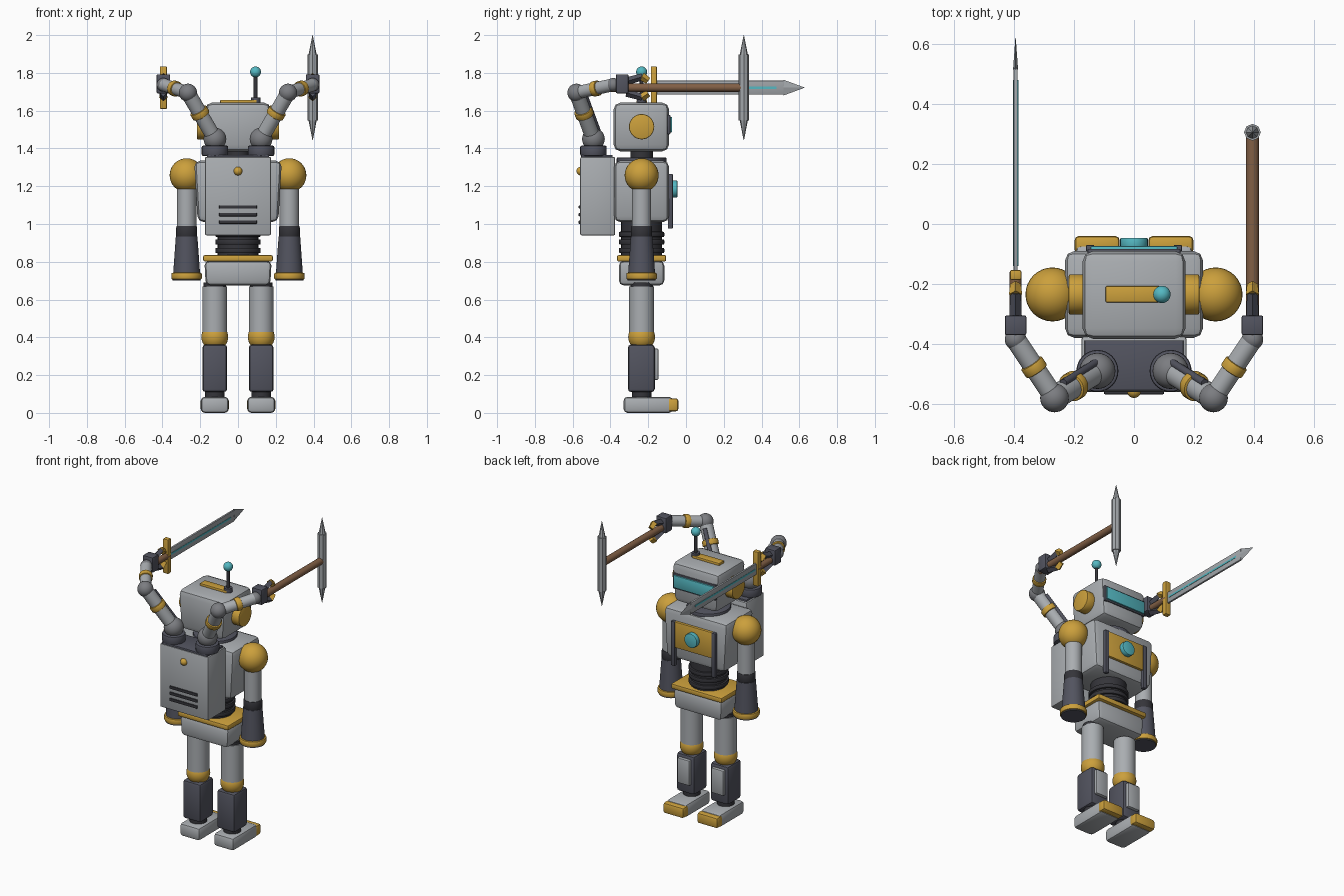
import bpy, bmesh, math
from mathutils import Vector, Matrix

if "Cube" in bpy.data.objects:
    bpy.data.objects.remove(bpy.data.objects["Cube"])


def material(name, r, g, b):
    m = bpy.data.materials.new(name)
    m.diffuse_color = (r, g, b, 1)
    m.use_nodes = True
    m.node_tree.nodes["Principled BSDF"].inputs["Base Color"].default_value = m.diffuse_color
    return m


LIGHT = material("light grey", 0.40, 0.42, 0.44)
DARK = material("dark grey", 0.085, 0.088, 0.115)
BLACK = material("near black", 0.035, 0.035, 0.042)
JOINT = material("joint grey", 0.20, 0.205, 0.22)
GOLD = material("gold", 0.60, 0.35, 0.045)
CYAN = material("cyan", 0.09, 0.48, 0.54)
WOOD = material("brown", 0.22, 0.115, 0.06)
STEEL = material("steel", 0.36, 0.38, 0.40)


def finish(name, bm, mat):
    bmesh.ops.recalc_face_normals(bm, faces=bm.faces[:])
    me = bpy.data.meshes.new(name)
    bm.to_mesh(me)
    bm.free()
    me.materials.append(mat)
    ob = bpy.data.objects.new(name, me)
    bpy.context.collection.objects.link(ob)
    return ob


def box(name, x, y, z, mat, bevel=0.0, taper=1.0, seg=2):
    """Box from three (min, max) ranges; taper scales the bottom in x."""
    bm = bmesh.new()
    bmesh.ops.create_cube(bm, size=1)
    cx = (x[0] + x[1]) / 2
    for v in bm.verts:
        k = taper if v.co.z < 0 else 1
        v.co = Vector((cx + v.co.x * (x[1] - x[0]) * k,
                       (y[0] + y[1]) / 2 + v.co.y * (y[1] - y[0]),
                       (z[0] + z[1]) / 2 + v.co.z * (z[1] - z[0])))
    if bevel:
        bmesh.ops.bevel(bm, geom=bm.edges[:], offset=bevel, segments=seg,
                        profile=0.5, affect='EDGES')
    return finish(name, bm, mat)


def cbox(name, c, s, mat, bevel=0.0):
    return box(name, *[(c[i] - s[i] / 2, c[i] + s[i] / 2) for i in range(3)], mat, bevel)


def rod(name, a, b, r, mat, r2=None, n=32, bevel=0.0):
    """Cylinder or cone from point a to point b."""
    a, b = Vector(a), Vector(b)
    d = b - a
    mt = Matrix.Translation((a + b) / 2) @ d.to_track_quat('Z', 'Y').to_matrix().to_4x4()
    bm = bmesh.new()
    bmesh.ops.create_cone(bm, cap_ends=True, segments=n, radius1=r,
                          radius2=r if r2 is None else r2, depth=d.length, matrix=mt)
    if bevel:
        rim = [e for e in bm.edges if any(len(f.verts) > 4 for f in e.link_faces)]
        bmesh.ops.bevel(bm, geom=rim, offset=bevel, segments=2, profile=0.5, affect='EDGES')
    return finish(name, bm, mat)


def post(name, x, y, z0, z1, r, mat, r2=None, bevel=0.0):
    return rod(name, (x, y, z0), (x, y, z1), r, mat, r2, bevel=bevel)


def ball(name, c, r, mat):
    bm = bmesh.new()
    bmesh.ops.create_uvsphere(bm, u_segments=32, v_segments=16, radius=r,
                              matrix=Matrix.Translation(c))
    return finish(name, bm, mat)


Y = -0.235  # body centre line

# pelvis and waist
box("pelvis", (-0.178, 0.178), (-0.355, -0.115), (0.675, 0.805), LIGHT, 0.025, 0.96)
box("belt", (-0.184, 0.184), (-0.365, -0.105), (0.802, 0.835), GOLD, 0.008)
post("waist", 0, Y, 0.83, 1.03, 0.108, BLACK)
for z in (0.86, 0.905, 0.945):
    post("waist_ring", 0, Y, z - 0.014, z + 0.014, 0.12, BLACK, bevel=0.006)

# torso, chest plate and core
box("torso", (-0.232, 0.232), (-0.38, -0.09), (1.01, 1.335), LIGHT, 0.032, 0.92)
box("chest_plate", (-0.135, 0.135), (-0.1, -0.074), (1.095, 1.265), GOLD, 0.005)
rod("chest_core", (0, -0.08, 1.185), (0, -0.046, 1.185), 0.046, CYAN, bevel=0.005)
for s in (-1, 1):
    cbox("chest_strut", (s * 0.146, -0.083, 1.12), (0.028, 0.026, 0.29), DARK, 0.004)

# neck and head
post("collar", 0, Y, 1.32, 1.352, 0.132, DARK, bevel=0.006)
post("neck", 0, Y, 1.34, 1.40, 0.06, BLACK)
box("head", (-0.174, 0.174), (-0.383, -0.09), (1.385, 1.642), LIGHT, 0.035, 0.9)
box("visor_frame", (-0.155, 0.155), (-0.1, -0.083), (1.475, 1.577), DARK, 0.004)
box("visor", (-0.145, 0.145), (-0.095, -0.074), (1.485, 1.567), CYAN, 0.004)
box("head_crest", (-0.095, 0.1), (-0.262, -0.207), (1.635, 1.657), GOLD, 0.005)
post("antenna_base", 0.093, Y, 1.64, 1.67, 0.025, DARK)
post("antenna_rod", 0.093, Y, 1.65, 1.79, 0.01, BLACK)
ball("antenna_tip", (0.093, Y, 1.805), 0.029, CYAN)

# backpack
box("backpack", (-0.175, 0.175), (-0.56, -0.375), (0.94, 1.355), LIGHT, 0.008)
box("backpack_lid", (-0.165, 0.165), (-0.555, -0.388), (1.35, 1.366), DARK, 0.003)
for z in (1.01, 1.05, 1.09):
    cbox("backpack_vent", (0, -0.561, z), (0.2, 0.014, 0.018), BLACK, 0.003)
ball("backpack_knob", (0, -0.557, 1.28), 0.023, GOLD)

for s in (-1, 1):
    # leg and foot
    x = s * 0.123
    box("foot", (x - 0.073, x + 0.073), (-0.33, -0.07), (0, 0.085), LIGHT, 0.02)
    box("toe_cap", (x - 0.075, x + 0.075), (-0.1, -0.04), (0.008, 0.077), GOLD, 0.014)
    post("ankle", x, Y, 0.07, 0.125, 0.052, BLACK)
    box("shin", (x - 0.066, x + 0.066), (-0.308, -0.165), (0.11, 0.362), DARK, 0.018)
    box("shin_plate", (x - 0.045, x + 0.045), (-0.175, -0.145), (0.175, 0.34), LIGHT, 0.008)
    ball("knee", (x, Y, 0.402), 0.071, GOLD)
    post("thigh", x, Y, 0.41, 0.67, 0.066, LIGHT)
    post("hip_joint", x, Y, 0.655, 0.69, 0.06, BLACK)

    # lower arm hanging at the side
    x = s * 0.272
    ball("shoulder", (x, Y, 1.258), 0.09, GOLD)
    post("upper_arm", x, Y, 0.96, 1.22, 0.051, LIGHT)
    post("elbow", x, Y, 0.925, 0.992, 0.056, BLACK, bevel=0.012)
    post("forearm", x, Y, 0.70, 0.935, 0.074, DARK, 0.057)
    post("cuff", x, Y, 0.706, 0.742, 0.081, GOLD, bevel=0.008)

    # ear
    rod("ear", (s * 0.15, Y, 1.515), (s * 0.218, Y, 1.515), 0.067, GOLD, bevel=0.006)

    # raised arm from the backpack
    root = Vector((s * 0.122, -0.49, 1.45))
    bend = Vector((s * 0.265, -0.58, 1.695))
    wrist = Vector((s * 0.395, -0.385, 1.737))
    post("arm_socket", root.x, root.y, 1.36, 1.415, 0.07, DARK, bevel=0.008)
    ball("arm_root", root, 0.06, JOINT)
    rod("raised_upper_arm", root, bend, 0.04, LIGHT)
    off = Vector((-s * 0.008, 0.036, 0.016))
    rod("arm_piston", root.lerp(bend, 0.1) + off, root.lerp(bend, 0.85) + off, 0.013, DARK, n=16)
    rod("upper_arm_band", root.lerp(bend, 0.5), root.lerp(bend, 0.62), 0.049, GOLD, bevel=0.005)
    ball("arm_bend", bend, 0.048, JOINT)
    rod("raised_forearm", bend, wrist, 0.034, LIGHT)
    rod("forearm_band", bend.lerp(wrist, 0.45), bend.lerp(wrist, 0.6), 0.041, GOLD, bevel=0.005)
    ball("wrist", wrist, 0.036, JOINT)

    # hand and gripping fingers
    cbox("hand", (s * 0.395, -0.338, 1.742), (0.072, 0.066, 0.1), DARK, 0.006)
    for t in (-1, 1):
        z = 1.725
        rod("finger", (s * 0.395, -0.315, z + t * 0.03), (s * 0.395, -0.23, z + t * 0.055),
            0.021, DARK, 0.018, n=4)
        rod("fingertip", (s * 0.395, -0.235, z + t * 0.057), (s * 0.395, -0.2, z + t * 0.033),
            0.022, GOLD, 0.018, n=4)

# war pick in the +x hand
X, Z = 0.395, 1.722
rod("pick_shaft", (X, -0.40, Z), (X, 0.29, Z), 0.022, WOOD, n=16)
bm_r = 0.028
rod("pick_head", (X, 0.306, Z - 0.175), (X, 0.306, Z + 0.175), bm_r, STEEL, n=8)
for t in (-1, 1):
    rod("pick_point", (X, 0.306, Z + t * 0.172), (X, 0.306, Z + t * 0.278), 0.022, STEEL, 0.001, n=8)

# sword in the -x hand
X = -0.395
rod("sword_grip", (X, -0.40, Z), (X, -0.16, Z), 0.02, WOOD, n=16)
cbox("sword_guard", (X, -0.17, Z), (0.038, 0.032, 0.225), GOLD, 0.005)
cbox("sword_blade", (X, 0.18, Z), (0.014, 0.68, 0.074), STEEL, 0.004)
cbox("sword_inlay", (X, 0.17, Z), (0.018, 0.62, 0.012), CYAN)
tip = rod("sword_tip", (0, 0.515, 0), (0, 0.628, 0), 0.042, STEEL, 0.0005, n=4)
tip.location = (X, 0, Z)
tip.scale = (0.2, 1, 1)

# smooth curved surfaces, keep hard edges
for ob in bpy.data.objects:
    ob.select_set(True)
bpy.context.view_layer.objects.active = tip
bpy.ops.object.shade_smooth_by_angle(angle=math.radians(35))
